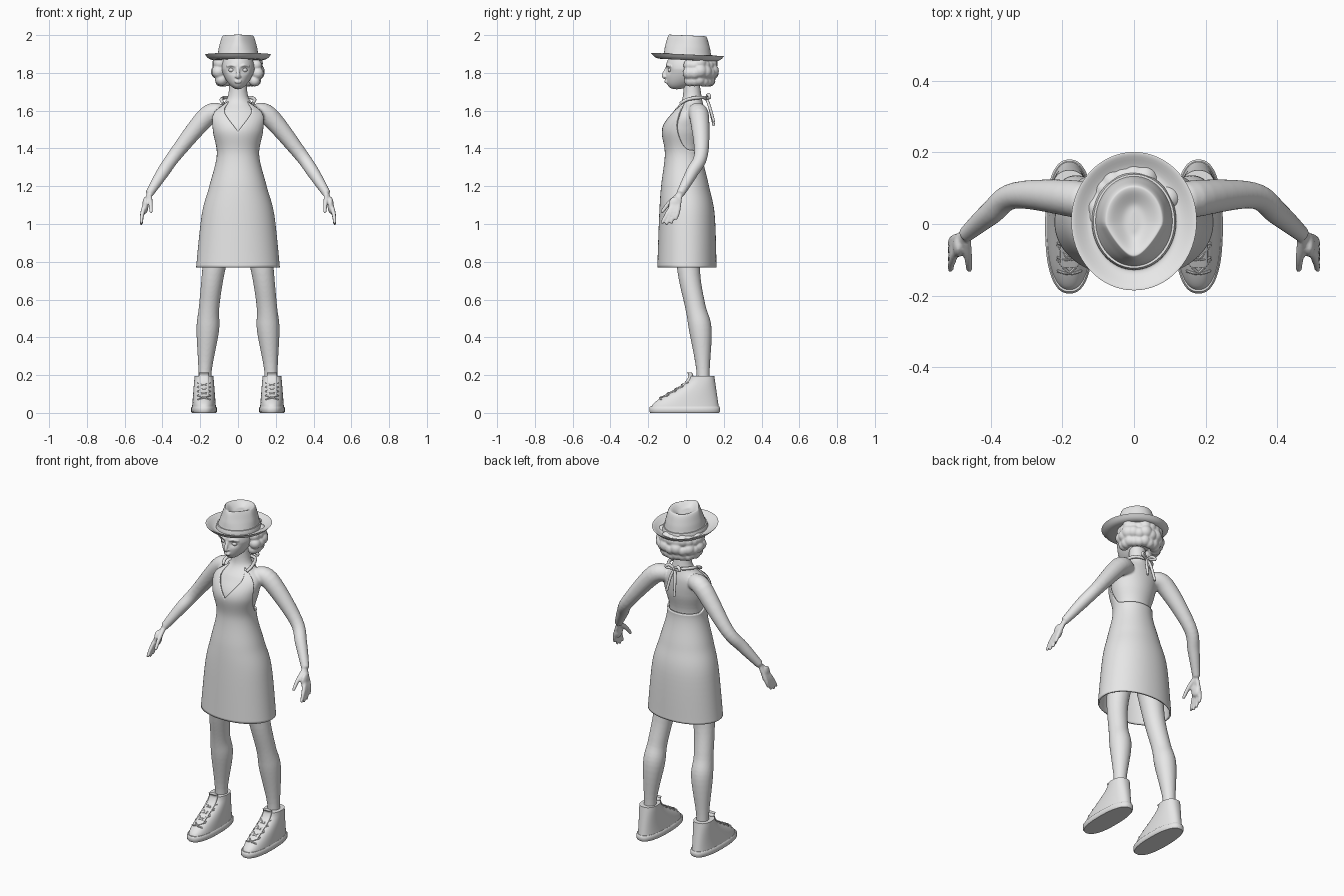
import bpy, bmesh, math, random
from mathutils import Vector, Matrix

default_cube = bpy.data.objects.get("Cube")
if default_cube:
    bpy.data.objects.remove(default_cube, do_unlink=True)
random.seed(4)

grey = bpy.data.materials.new("light_grey")
grey.use_nodes = True
grey.diffuse_color = (.8, .8, .8, 1)
grey.node_tree.nodes["Principled BSDF"].inputs["Base Color"].default_value = grey.diffuse_color


def mix(start, end, amount):
    return start + (end - start) * amount


def bump(distance):
    return math.exp(-distance * distance)


def spline(points, steps=6):
    """Smooth curve through points of any dimension."""
    points = [Vector(point) for point in points]
    points = [points[0], *points, points[-1]]
    curve = []
    for before, start, end, after in zip(points, points[1:], points[2:], points[3:]):
        for step in range(steps):
            t = step / steps
            leaving, arriving = (end - before) / 2, (after - start) / 2
            blend = t * t * (3 - 2 * t)
            curve.append(start.lerp(end, blend) + leaving * t * (1 - t) ** 2
                         - arriving * t * t * (1 - t))
    return curve + [points[-1]]


def bridge(bm, rings, caps=True):
    rows = [[bm.verts.new(point) for point in ring] for ring in rings]
    for lower, upper in zip(rows, rows[1:]):
        for i in range(len(lower)):
            bm.faces.new((lower[i - 1], lower[i], upper[i], upper[i - 1]))
    if caps:
        bm.faces.new(rows[0])
        bm.faces.new(rows[-1])


def around(count):
    return [math.tau * i / count for i in range(count)]


def oval_point(row, angle, power=2.0):
    """Point on a level oval; angle zero faces the front."""
    z, width, front, back = row
    sine, cosine = math.sin(angle), -math.cos(angle)
    x = width * math.copysign(abs(sine) ** (2 / power), sine)
    y = (back - front) / 2 * math.copysign(abs(cosine) ** (2 / power), cosine)
    return Vector((x, y + (front + back) / 2, z))


def loft(bm, rows, x=0.0, steps=6, power=2.0):
    offset = Vector((x, 0, 0))
    bridge(bm, [[oval_point(row, angle, power) + offset for angle in around(64)]
                for row in spline(rows, steps)])


def tube(bm, points, side=1, sides=16):
    """Round tube through x, y, z, radius points."""
    path = spline([(x * side, y, z, radius) for x, y, z, radius in points])
    rings = []
    for i, point in enumerate(path):
        ahead, behind = path[min(i + 1, len(path) - 1)], path[max(i - 1, 0)]
        tangent = (ahead - behind).to_3d().normalized()
        across = tangent.cross(Vector((.3, 1, .2))).normalized()
        other = tangent.cross(across)
        rings.append([point.to_3d() + point.w * (math.cos(angle) * across + math.sin(angle) * other)
                      for angle in around(sides)])
    bridge(bm, rings)


def ball(bm, centre, radii):
    matrix = Matrix.Translation(centre) @ Matrix.Diagonal((*radii, 1))
    return bmesh.ops.create_uvsphere(bm, u_segments=48, v_segments=32, radius=1, matrix=matrix)["verts"]


def finish(name, bm, voxel=None):
    bmesh.ops.recalc_face_normals(bm, faces=bm.faces)
    mesh = bpy.data.meshes.new(name)
    bm.to_mesh(mesh)
    bm.free()
    mesh.materials.append(grey)
    part = bpy.data.objects.new(name, mesh)
    bpy.context.collection.objects.link(part)
    if voxel:
        remesh = part.modifiers.new("blend", "REMESH")
        remesh.mode, remesh.voxel_size, remesh.use_smooth_shade = "VOXEL", voxel, True
        relax = part.modifiers.new("relax", "SMOOTH")
        relax.factor, relax.iterations = .5, 3
    bpy.ops.object.select_all(action="DESELECT")
    bpy.context.view_layer.objects.active = part
    part.select_set(True)
    bpy.ops.object.shade_smooth_by_angle(angle=math.radians(45))
    return part


# Torso ovals shared by the body and the dress: height, half width, front, back
hem = (.77, .22, -.15, .16)
hips = (1.05, .19, -.14, .15)
belly = (1.2, .15, -.13, .12)
waist = (1.37, .11, -.11, .085)
bust = (1.5, .138, -.126, .107)
shoulders = (1.59, .143, -.08, .11)
collar = (1.66, .06, -.02, .085)
neck = (1.76, .045, -.015, .07)

# Body: torso, limbs and hands blended into one skin
bm = bmesh.new()
inset = .01
covered = [(z, width - inset, front + inset, back - inset)
           for z, width, front, back in (belly, waist, bust, shoulders)]
loft(bm, [(.95, .12, -.07, .09), *covered, collar, neck])
wrist = (.47, -.03, 1.16, .022)
arm = [(.09, .05, 1.59, .046), (.165, .07, 1.57, .052), (.33, .08, 1.37, .037),
       (.4, .03, 1.27, .033), wrist]
leg = [(.09, .01, 1, .08), (.13, .015, .75, .06), (.153, .05, .56, .054),
       (.16, .076, .44, .06), (.174, .09, .23, .036), (.175, .09, .1, .036)]
for side in (1, -1):
    tube(bm, arm, side, 24)
    tube(bm, leg, side, 32)
    ball(bm, (side * .49, -.06, 1.1), (.016, .033, .045))
    for finger in range(4):
        knuckle = (.503, -.09 + .016 * finger, 1.07, .012)
        tip = (.513, -.13 + .025 * finger, .995 + .007 * (finger - 1) ** 2, .008)
        tube(bm, [wrist[:3] + (.012,), knuckle, tip], side)
    tube(bm, [wrist[:3] + (.014,), (.463, -.09, 1.11, .012), (.459, -.13, 1.06, .009)], side)
finish("body", bm, .006)

# Head: an egg tapered to the chin, with sockets, nose, lips, brows and ears
bm = bmesh.new()
eye_x, eye_z = .034, 1.815
for vert in ball(bm, (0, 0, 1.82), (.087, .108, .107)):
    point = vert.co
    drop = max(0, (1.82 - point.z) / .107)
    point.x *= 1 - drop / 4
    socket = bump((abs(point.x) - eye_x) / .02) * bump((point.z - eye_z) / .016)
    if point.y < 0:
        point.y += .013 * socket
    point.y -= drop * drop / 20
nose_tip = (0, -.118, 1.785, .011)
tube(bm, [(0, -.1, 1.83, .007), nose_tip, (0, -.105, 1.775, .008)])
for lip_z in (1.75, 1.758):
    ball(bm, (0, -.105, lip_z), (.019, .009, .005))
for side in (1, -1):
    ball(bm, (side * .01, -.109, 1.78), (.007, .009, .006))
    ball(bm, (side * .086, .01, 1.81), (.008, .017, .026))
    tube(bm, [(.012, -.104, 1.834, .004), (eye_x, -.098, 1.841, .006), (.06, -.079, 1.834, .004)], side)
finish("head", bm, .004)

bm = bmesh.new()
for side in (1, -1):
    ball(bm, (side * eye_x, -.08, eye_z), (.016, .016, .013))
finish("eyes", bm)

# Curly bob: rows of curls around the sides and back
bm = bmesh.new()
ball(bm, (0, .045, 1.83), (.1, .1, .075))
curls = 13
for curl in range(curls):
    angle = math.radians(mix(72, 288, curl / (curls - 1)))
    for z, reach in ((1.845, .1), (1.805, .108), (1.76, .092)):
        jitter = random.uniform(-.008, .008)
        centre = (reach * math.sin(angle), .045 - reach * .88 * math.cos(angle), z + jitter)
        ball(bm, centre, [reach / 3 + jitter / 2] * 3)
finish("hair", bm, .005)


# Hat: upturned brim, pinched front and creased crown
crown_base = 1.9


def hat_ring(radius, z):
    return (z, radius, -radius - .01, radius + .026)


bm = bmesh.new()
profile = [(.06, 1.87), (.14, 1.87), (.172, 1.893), (.168, 1.897), (.117, 1.877), (.1, 1.94),
           (.085, 1.99), (.07, 1.997), (.03, 1.975), (.005, 1.973)]
loft(bm, [hat_ring(radius, z) for radius, z in profile])
for vert in bm.verts:
    point = vert.co
    rise = max(0, min(1, (point.z - crown_base) * 11))
    forward = max(0, min(1, -point.y * 10))
    point.x *= 1 - .45 * rise * forward
    point.z -= .045 * point.y
finish("hat", bm)

bm = bmesh.new()
loft(bm, [hat_ring(.118, 1.876), hat_ring(.117, 1.886), hat_ring(.113, crown_base)], steps=2)
for vert in bm.verts:
    vert.co.z -= .045 * vert.co.y
finish("hat_band", bm)

# Halter dress: every column rises from the hem to its own neckline height
outline = spline([hem, hips, belly, waist, bust, shoulders, collar, neck], 8)
strap_angle, strap_top = .8, 1.65


def neckline(angle):
    turn = min(angle, math.tau - angle)
    if turn < strap_angle:
        return mix(1.49, strap_top, turn / strap_angle)
    return mix(1.39, strap_top, bump(2 * (turn - strap_angle)))


def oval_at(z):
    for low, high in zip(outline, outline[1:]):
        if z <= high[0]:
            return low.lerp(high, (z - low[0]) / (high[0] - low[0]))


bm = bmesh.new()
rows = 60
bridge(bm, [[oval_point(oval_at(mix(hem[0], neckline(angle), row / rows)), angle, 2.1)
             for angle in around(120)] for row in range(rows + 1)], caps=False)
dress = finish("dress", bm)
cloth = dress.modifiers.new("thickness", "SOLIDIFY")
cloth.thickness, cloth.offset = .009, -.6

# Neck straps tied in a bow at the nape
bm = bmesh.new()
knot = (0, .108, 1.664, .007)
for side in (1, -1):
    tube(bm, [(.078, -.03, 1.638, .008), (.088, .01, 1.66, .009), (.06, .08, 1.67, .009), knot], side)
    tube(bm, [knot, (.03, .118, 1.685, .009), (.045, .125, 1.67, .008), knot], side)
    tube(bm, [knot, (.015, .125, 1.62, .008), (.025, .148, 1.53 + .01 * side, .007)], side)
ball(bm, knot[:3], (.012, .012, .012))
finish("neck_strap", bm)

# High-top shoes: sole, sloping upper, tongue and crossed laces
shoe_x, shoe_back = .18, .175


def vamp(rise):
    """Height and front edge of the upper, from the sole (0) to the ankle (1)."""
    return mix(.02, .195, rise), mix(-.188, .02, rise * rise * (3 - 2 * rise))


for side, label in ((1, "left"), (-1, "right")):
    bm = bmesh.new()
    ovals = [(*vamp(step / 8), step / 8) for step in range(9)]
    loft(bm, [(z, .064 - .014 * rise, front, shoe_back - .025 * rise) for z, front, rise in ovals],
         side * shoe_x, 3, 2.3)
    finish(label + "_shoe", bm)

    bm = bmesh.new()
    loft(bm, [(z, .068 - trim, trim - .194, .18 - trim)
              for z, trim in ((0, .005), (.006, 0), (.028, 0), (.034, .005))], side * shoe_x, 1, 2.4)
    finish(label + "_sole", bm)

    bm = bmesh.new()
    slope = [vamp(rise) for rise in (.4, .6, .8, 1, 1.1)]
    loft(bm, [(z, .026, front - .007, front + .018) for z, front in slope], side * shoe_x, power=3)
    finish(label + "_tongue", bm)

    bm = bmesh.new()
    for lace in range(4):
        height = .35 + .13 * lace
        for slant in (1, -1):
            points = []
            for across in (-1, 0, 1):
                z, front = vamp(height + .06 * across)
                points.append((shoe_x + .034 * across * slant, front - .007 + .022 * abs(across), z, .004))
            tube(bm, points, side, 8)
    finish(label + "_laces", bm)
